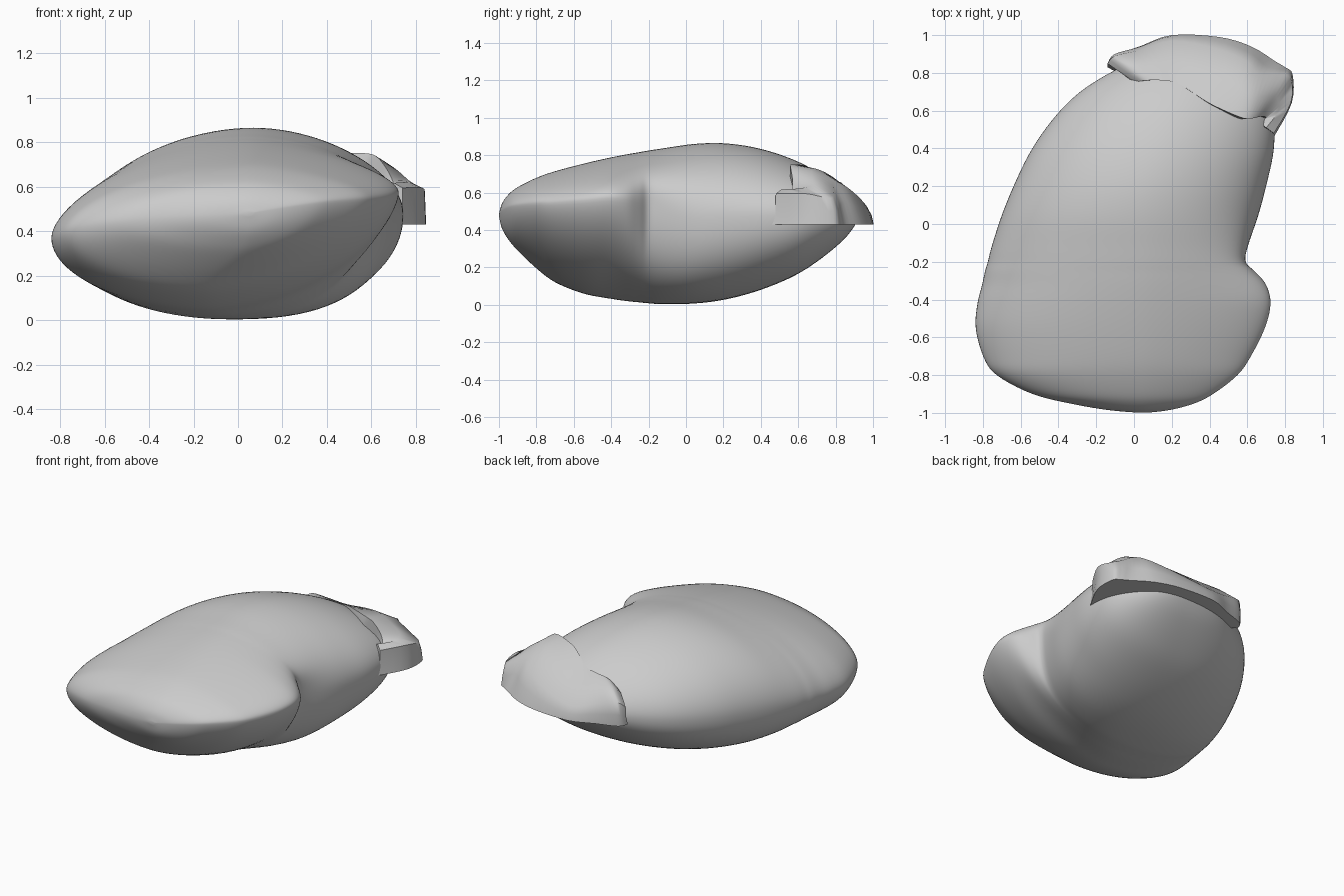
import bpy, bmesh, math


def make_object(name, rings):
    """Skin a list of closed rings into a capped solid."""
    bm = bmesh.new()
    vr = [[bm.verts.new(p) for p in ring] for ring in rings]
    n = len(vr[0])
    for a, b in zip(vr, vr[1:]):
        for i in range(n):
            j = (i + 1) % n
            bm.faces.new((a[i], a[j], b[j], b[i]))
    bm.faces.new(vr[0])
    bm.faces.new(vr[-1])
    bmesh.ops.remove_doubles(bm, verts=bm.verts, dist=1e-5)
    bmesh.ops.recalc_face_normals(bm, faces=bm.faces)
    me = bpy.data.meshes.new(name)
    bm.to_mesh(me)
    bm.free()
    ob = bpy.data.objects.new(name, me)
    bpy.context.collection.objects.link(ob)
    return ob


def shade(ob, angle):
    bpy.ops.object.select_all(action='DESELECT')
    ob.select_set(True)
    bpy.context.view_layer.objects.active = ob
    bpy.ops.object.shade_smooth_by_angle(angle=math.radians(angle))


def spline(rows, steps):
    """Catmull-Rom through table rows."""
    out = []
    for k in range(len(rows) - 1):
        p0, p1 = rows[max(k - 1, 0)], rows[k]
        p2, p3 = rows[k + 1], rows[min(k + 2, len(rows) - 1)]
        for s in range(steps):
            t = s / steps
            out.append([0.5 * (2 * b + (c - a) * t + (2 * a - 5 * b + 4 * c - d) * t * t
                               + (3 * b - a - 3 * c + d) * t ** 3)
                        for a, b, c, d in zip(p0, p1, p2, p3)])
    out.append(list(rows[-1]))
    return out


# Body stations: y, left x, right x, bottom z, top z, depth of the side notch
stations = [
    (-1.0, 0.04, 0.06, 0.475, 0.485, 0),
    (-0.985, -0.14, 0.19, 0.41, 0.54, 0),
    (-0.95, -0.34, 0.32, 0.35, 0.59, 0),
    (-0.90, -0.54, 0.42, 0.29, 0.63, 0),
    (-0.80, -0.73, 0.55, 0.195, 0.68, 0),
    (-0.70, -0.80, 0.62, 0.12, 0.715, 0),
    (-0.55, -0.84, 0.695, 0.06, 0.755, 0),
    (-0.42, -0.83, 0.725, 0.035, 0.785, 0),
    (-0.32, -0.805, 0.72, 0.02, 0.805, 0.02),
    (-0.25, -0.79, 0.715, 0.013, 0.817, 0.075),
    (-0.20, -0.775, 0.71, 0.008, 0.826, 0.12),
    (-0.12, -0.755, 0.707, 0.003, 0.838, 0.105),
    (0.05, -0.70, 0.71, 0.007, 0.862, 0.05),
    (0.22, -0.63, 0.722, 0.03, 0.864, 0.017),
    (0.40, -0.54, 0.742, 0.08, 0.835, 0),
    (0.58, -0.41, 0.737, 0.155, 0.775, 0),
    (0.72, -0.26, 0.68, 0.245, 0.70, 0),
    (0.84, -0.05, 0.58, 0.345, 0.61, 0),
    (0.90, 0.12, 0.48, 0.42, 0.545, 0),
    (0.925, 0.31, 0.33, 0.47, 0.48, 0),
]


def smoothstep(a, b, y):
    t = min(max((y - a) / (b - a), 0), 1)
    return t * t * (3 - 2 * t)


def section(y, xl, xr, zb, zt, notch, n=96):
    """Cross-section: four superellipse quadrants with their own fullness."""
    back = smoothstep(-0.45, 0.1, y)
    top_x = 0.05 + 0.28 * max(0, y / 0.93) ** 1.5
    low_x = top_x - 0.2 * smoothstep(-1, -0.75, y) * (1 - smoothstep(-0.6, 0.2, y))
    zl = zb + 0.45 * (zt - zb)
    zr = zb + (0.72 - 0.19 * back) * (zt - zb)
    ring = []
    for i in range(n):
        a = 2 * math.pi * i / n
        c, s = math.cos(a), math.sin(a)
        xp = min(max(top_x if s > 0 else low_x, xl + 0.01), xr - 0.01)
        if c > 0:
            p = 1.75 + 0.15 * back if s > 0 else 1.6 + 0.65 * smoothstep(-0.42, 0.05, y)
        else:
            p = 1.72 + 0.15 * back if s > 0 else 2.0 + 0.3 * back
        u, v = abs(c) ** (2 / p), abs(s) ** (2 / p)
        edge = zl + (zr - zl) * (0.5 + 0.5 * math.copysign(u, c))
        if c > 0:
            x = xp + u * (xr - xp) - notch * u ** (6 if s > 0 else 3.5)
        else:
            x = xp - u * (xp - xl)
        ring.append((x, y, edge + v * ((zt if s > 0 else zb) - edge)))
    return ring


body = make_object("body", [section(*r) for r in spline(stations, 5)])
sm = body.modifiers.new("soften", 'SMOOTH')
sm.factor, sm.iterations = 0.5, 6
shade(body, 80)

# Leafy cap wrapped over the back end: outer foot xy, shoulder xyz, inner tip xyz
cap_rows = [
    (-0.14, 0.83, -0.14, 0.85, 0.55, 0.00, 0.75, 0.62),
    (-0.11, 0.89, -0.10, 0.89, 0.59, 0.06, 0.76, 0.665),
    (0.03, 0.94, 0.03, 0.92, 0.56, 0.15, 0.76, 0.68),
    (0.20, 1.00, 0.20, 0.97, 0.52, 0.24, 0.74, 0.69),
    (0.45, 0.99, 0.43, 0.93, 0.57, 0.38, 0.65, 0.74),
    (0.62, 0.94, 0.60, 0.86, 0.63, 0.48, 0.60, 0.75),
    (0.75, 0.86, 0.66, 0.79, 0.66, 0.58, 0.56, 0.75),
    (0.80, 0.83, 0.76, 0.79, 0.60, 0.63, 0.56, 0.73),
    (0.84, 0.79, 0.83, 0.77, 0.57, 0.68, 0.57, 0.66),
    (0.835, 0.64, 0.83, 0.64, 0.595, 0.70, 0.56, 0.60),
    (0.74, 0.46, 0.74, 0.48, 0.595, 0.66, 0.54, 0.59),
]
rings = []
for fx, fy, sx, sy, sz, ix, iy, iz in spline(cap_rows, 4):
    mid = ((sx + ix) / 2, (sy + iy) / 2, (sz + iz) / 2 + 0.025)
    bx = ix + (0.3 - ix) * 0.15
    rings.append([(fx, fy, 0.43), ((fx + sx) / 2, (fy + sy) / 2 + 0.008, sz * 0.5 + 0.215),
                  (sx, sy, sz), mid, (ix, iy, iz),
                  (bx, iy, iz - 0.08), (bx, iy + (0.6 - iy) * 0.15, 0.43)])
cap = make_object("leaf_cap", rings)
shade(cap, 50)
